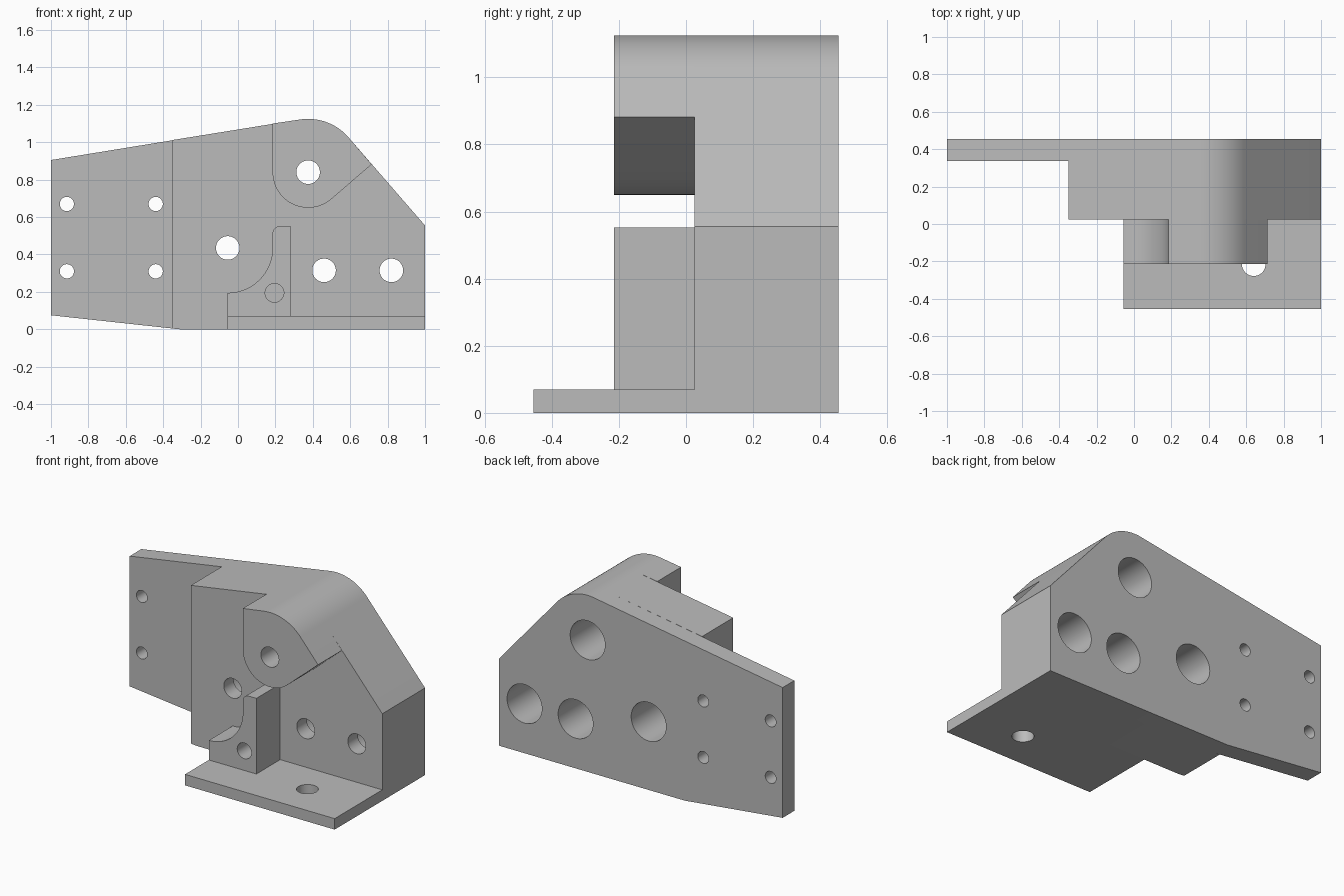
import bpy, bmesh
from math import radians, cos, sin
from mathutils import Matrix, Vector

default = bpy.data.objects.get("Cube")
if default:
    bpy.data.objects.remove(default, do_unlink=True)

GREY = (0.5, 0.5, 0.5, 1.0)
mat = bpy.data.materials.new("plain_grey")
mat.use_nodes = True
mat.diffuse_color = GREY
mat.node_tree.nodes["Principled BSDF"].inputs["Base Color"].default_value = GREY


def add_object(name, bm):
    bmesh.ops.recalc_face_normals(bm, faces=bm.faces)
    mesh = bpy.data.meshes.new(name)
    bm.to_mesh(mesh)
    bm.free()
    mesh.materials.append(mat)
    obj = bpy.data.objects.new(name, mesh)
    bpy.context.collection.objects.link(obj)
    return obj


def arc(cx, cz, r, start, end, steps=20):
    angles = [radians(start + (end - start) * i / steps) for i in range(steps + 1)]
    return [(cx + r * cos(a), cz + r * sin(a)) for a in angles]


def prism(name, profile, front, back):
    """Extrude an x-z profile from y = front to y = back."""
    bm = bmesh.new()
    face = bm.faces.new([bm.verts.new((x, front, z)) for x, z in profile])
    ext = bmesh.ops.extrude_face_region(bm, geom=[face])
    verts = [v for v in ext["geom"] if isinstance(v, bmesh.types.BMVert)]
    bmesh.ops.translate(bm, verts=verts, vec=(0, back - front, 0))
    return add_object(name, bm)


def drill(name, start, end, r):
    """Cylindrical cutter between two points."""
    a, b = Vector(start), Vector(end)
    turn = (b - a).to_track_quat("Z", "Y").to_matrix().to_4x4()
    bm = bmesh.new()
    bmesh.ops.create_cone(bm, cap_ends=True, segments=64, radius1=r, radius2=r,
                          depth=(b - a).length,
                          matrix=Matrix.Translation((a + b) / 2) @ turn)
    obj = add_object(name, bm)
    obj.hide_render = True
    return obj


# Key depths along y
BACK, WING, FACE, STEP, FRONT = 0.455, 0.338, 0.025, -0.215, -0.455
PX, PZ = 0.375, 0.84          # centre of the upper boss
BLOCK_X, RIB_X = -0.35, -0.055
crown = arc(PX, PZ, 0.285, 41, 99.4)

# Thin back plate with the full outline
plate = prism("back_plate", [(-1, 0.905), (-1, 0.075), (-0.31, 0), (1, 0),
                             (1, 0.555)] + crown, WING, BACK)

# Thick main block
block = prism("main_block", [(BLOCK_X, 1.012), (BLOCK_X, 0.004), (-0.31, 0), (1, 0),
                             (1, 0.555)] + crown, FACE, WING)

# Upper boss, rounded underneath
boss = prism("upper_boss", [(0.715, 0.882)] + crown + [(0.185, 1.1)]
             + arc(PX, PZ, 0.19, 180, 310.7, 32), STEP, FACE)

# Upright rib with a scooped side
rib = prism("upright_rib", [(RIB_X, 0.07), (0.28, 0.07), (0.28, 0.552)]
            + arc(0.225, 0.512, 0.04, 90, 180, 10)
            + arc(RIB_X, 0.435, 0.24, 0, -90, 24), STEP, FACE)

# Foot flange
foot = prism("foot_flange", [(RIB_X, 0), (1, 0), (1, 0.07), (RIB_X, 0.07)], FRONT, FACE)

# Counterbored main holes
main_cutters = []
for x, z in [(PX, PZ), (RIB_X, 0.435), (0.46, 0.315), (0.82, 0.315)]:
    main_cutters.append(drill("hole_cutter", (x, -0.6, z), (x, 0.6, z), 0.063))
    main_cutters.append(drill("counterbore_cutter", (x, 0.125, z), (x, 0.6, z), 0.123))

# Small wing holes, blind rib hole and vertical foot hole
wing_cutters = [drill("wing_hole_cutter", (x, 0.2, z), (x, 0.6, z), 0.038)
                for x in (-0.915, -0.44) for z in (0.31, 0.67)]
rib_cutter = drill("rib_hole_cutter", (0.195, -0.4, 0.195), (0.195, -0.05, 0.195), 0.05)
foot_cutter = drill("foot_hole_cutter", (0.64, STEP, -0.1), (0.64, STEP, 0.2), 0.063)

jobs = [(plate, main_cutters + wing_cutters), (block, main_cutters),
        (boss, main_cutters[:1]), (rib, [rib_cutter]), (foot, [foot_cutter])]

# Cut the holes, then smooth the rounded surfaces
for part, cutters in jobs:
    bpy.ops.object.select_all(action="DESELECT")
    part.select_set(True)
    bpy.context.view_layer.objects.active = part
    for cutter in cutters:
        mod = part.modifiers.new("drill", "BOOLEAN")
        mod.operation = "DIFFERENCE"
        mod.solver = "EXACT"
        mod.object = cutter
        bpy.ops.object.modifier_apply(modifier=mod.name)
    bpy.ops.object.shade_smooth_by_angle(angle=radians(25))

for cutter in main_cutters + wing_cutters + [rib_cutter, foot_cutter]:
    bpy.data.objects.remove(cutter, do_unlink=True)
